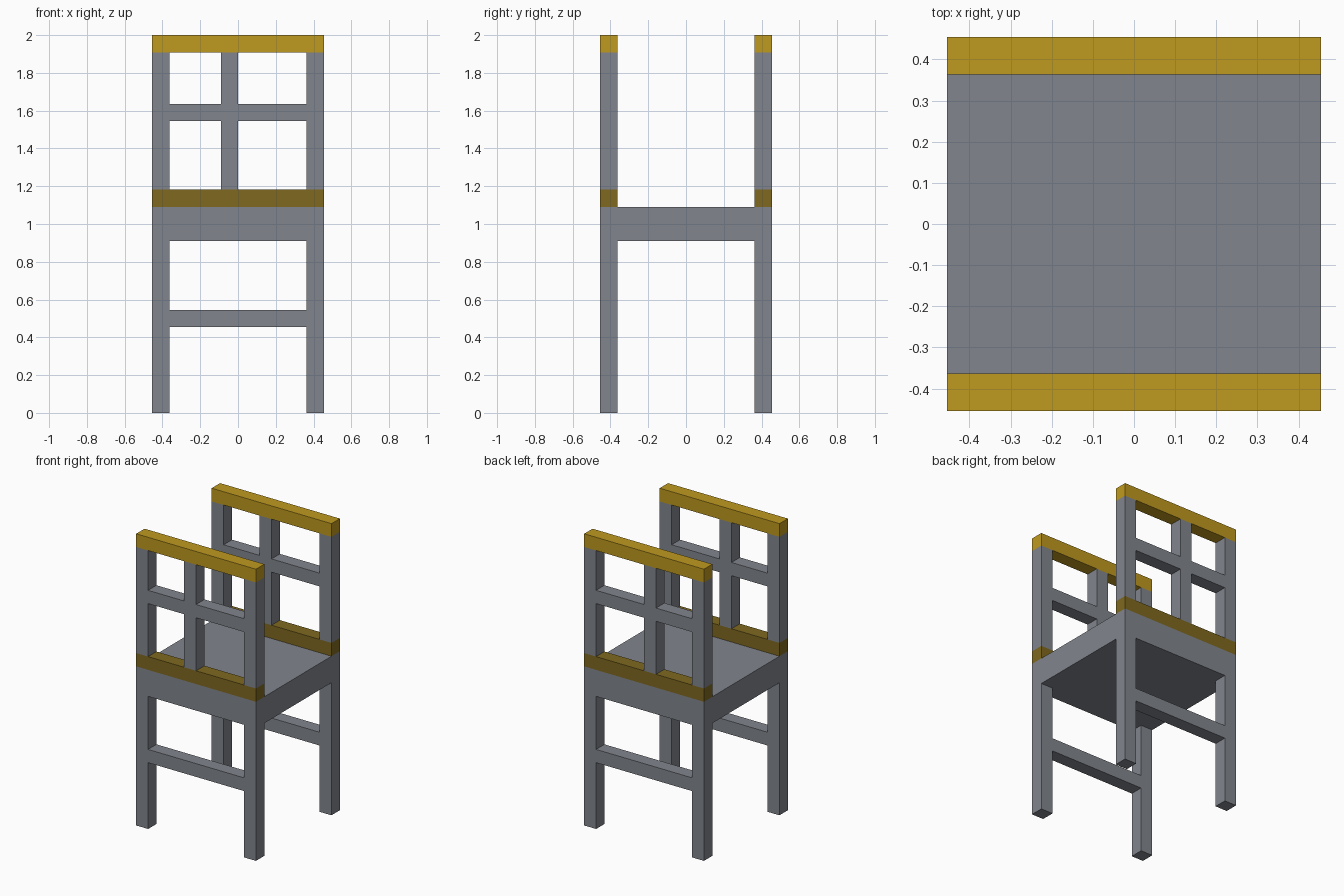
import bpy

U = 1 / 11            # width of one square timber
HALF = 5 * U          # half the width of the chair

cube = bpy.data.objects.get("Cube")
if cube:
    bpy.data.objects.remove(cube, do_unlink=True)


def material(name, rgb):
    mat = bpy.data.materials.new(name)
    mat.use_nodes = True
    mat.diffuse_color = (*rgb, 1)
    bsdf = next(n for n in mat.node_tree.nodes if n.type == "BSDF_PRINCIPLED")
    bsdf.inputs["Base Color"].default_value = (*rgb, 1)
    return mat


grey = material("slate grey", (0.22, 0.235, 0.265))
gold = material("bright gold", (0.52, 0.32, 0.014))
dark_gold = material("dark gold", (0.21, 0.14, 0.014))


def box(name, x, y, z, mat):
    """Box spanning the (low, high) ranges, given in timber widths."""
    mid = [(a + b) / 2 * U for a, b in (x, y, z)]
    bpy.ops.mesh.primitive_cube_add(size=1, location=mid)
    obj = bpy.context.object
    obj.name = name
    obj.scale = [(b - a) * U for a, b in (x, y, z)]
    bpy.ops.object.transform_apply(location=False, rotation=False, scale=True)
    obj.data.materials.append(mat)
    return obj


# Seat block
box("seat", (-5, 5), (-5, 5), (10, 12), grey)

# Identical frames at the front and back
for end, y in (("front", (-5, -4)), ("back", (4, 5))):
    for side, x in (("right", (-5, -4)), ("left", (4, 5))):
        box(f"{end}_{side}_leg", x, y, (0, 10), grey)
        box(f"{end}_{side}_post", x, y, (13, 21), grey)
    box(f"{end}_stretcher", (-4, 4), y, (5, 6), grey)
    box(f"{end}_lower_rail", (-5, 5), y, (12, 13), dark_gold)
    box(f"{end}_top_rail", (-5, 5), y, (21, 22), gold)

    # Off-centre upright with a crossbar on each side of it
    box(f"{end}_upright", (-1, 0), y, (13, 21), grey)
    box(f"{end}_right_crossbar", (-4, -1), y, (17, 18), grey)
    box(f"{end}_left_crossbar", (0, 4), y, (17, 18), grey)
